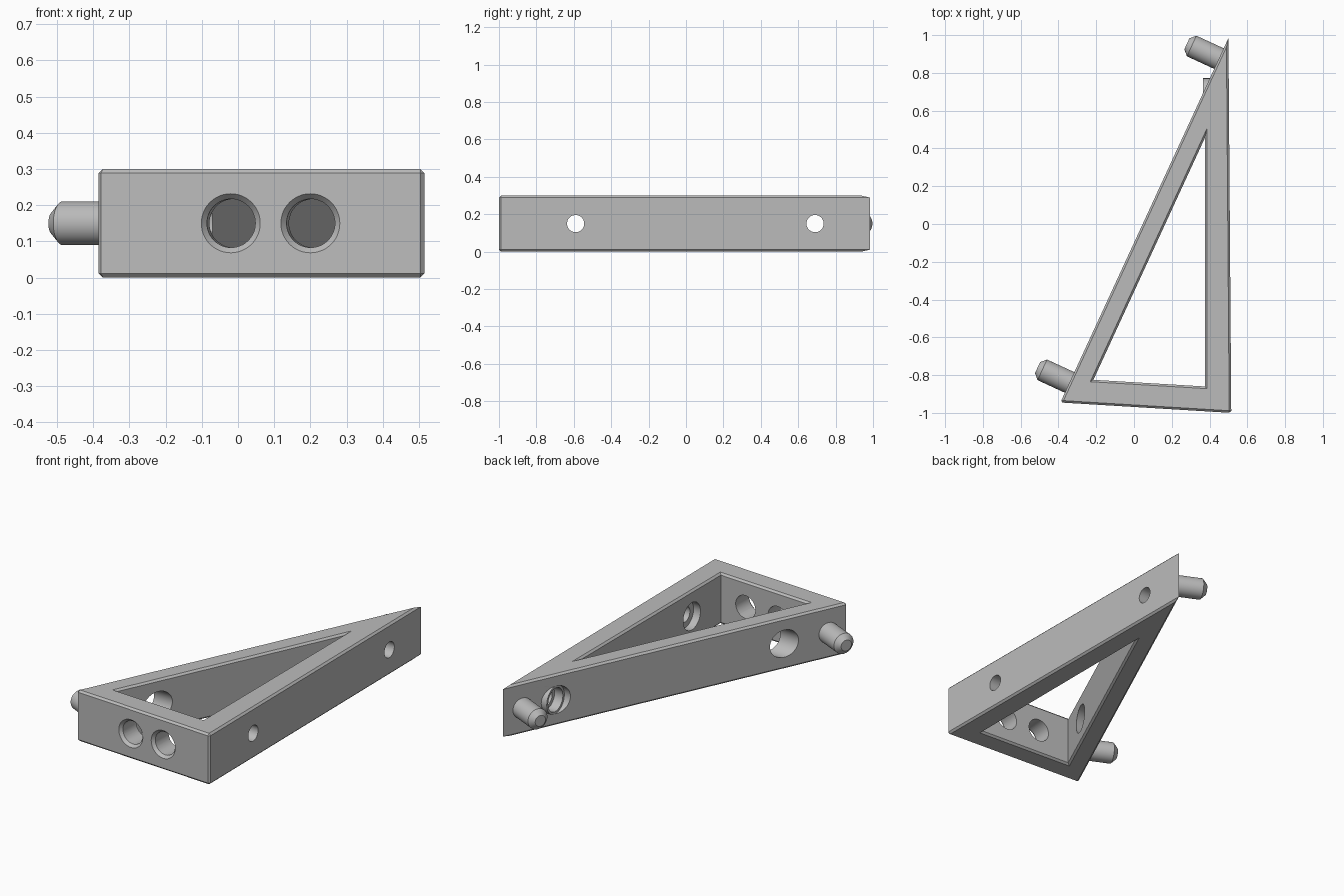
import bpy, bmesh, math
from mathutils import Vector

cube = bpy.data.objects.get("Cube")
if cube:
    bpy.data.objects.remove(cube, do_unlink=True)

grey = bpy.data.materials.new("grey")
grey.use_nodes = True
colour = (0.5, 0.5, 0.5, 1)
grey.diffuse_color = colour
grey.node_tree.nodes["Principled BSDF"].inputs["Base Color"].default_value = colour

HEIGHT, MID = 0.30, 0.15
A, B, C = Vector((-0.39, -0.945, 0)), Vector((0.515, -1.0, 0)), Vector((0.50, 0.985, 0))
INNER = [Vector((-0.215, -0.825, 0)), Vector((0.375, -0.86, 0)), Vector((0.375, 0.455, 0))]


def make_object(name, bm):
    bmesh.ops.recalc_face_normals(bm, faces=bm.faces)
    mesh = bpy.data.meshes.new(name)
    bm.to_mesh(mesh)
    bm.free()
    mesh.materials.append(grey)
    obj = bpy.data.objects.new(name, mesh)
    bpy.context.collection.objects.link(obj)
    return obj


def rod(name, start, end, r1, r2=None):
    """Capped round rod or cone between two points."""
    axis = end - start
    bm = bmesh.new()
    bmesh.ops.create_cone(bm, cap_ends=True, segments=48, radius1=r1,
                          radius2=r2 or r1, depth=axis.length)
    bmesh.ops.rotate(bm, verts=bm.verts, matrix=axis.to_track_quat('Z', 'Y').to_matrix())
    bmesh.ops.translate(bm, verts=bm.verts, vec=(start + end) / 2)
    return make_object(name, bm)


def combine(target, tool, operation):
    tool.hide_render = True
    mod = target.modifiers.new(operation, 'BOOLEAN')
    mod.operation, mod.solver, mod.object = operation, 'EXACT', tool
    bpy.context.view_layer.objects.active = target
    bpy.ops.object.modifier_apply(modifier=mod.name)
    bpy.data.objects.remove(tool, do_unlink=True)


def bore(start, end, r1, r2=None):
    combine(frame, rod("cutter", start, end, r1, r2), 'DIFFERENCE')


def smooth(obj):
    bpy.ops.object.select_all(action='DESELECT')
    obj.select_set(True)
    bpy.context.view_layer.objects.active = obj
    bpy.ops.object.shade_smooth_by_angle(angle=math.radians(25))


# Triangular frame with chamfered rims
bm = bmesh.new()
up = Vector((0, 0, HEIGHT))
loops = [[bm.verts.new(p + h) for p in pts]
         for pts, h in (((A, B, C), up * 0), (INNER, up * 0), (INNER, up), ((A, B, C), up))]
for k in range(4):
    lo, hi = loops[k], loops[(k + 1) % 4]
    for i in range(3):
        j = (i + 1) % 3
        bm.faces.new((lo[i], lo[j], hi[j], hi[i]))
rims = [e for e in bm.edges if any(e.verts[0] in l and e.verts[1] in l for l in loops)]
corners = [e for e in bm.edges for i in (0, 1)
           if loops[0][i] in e.verts and loops[3][i] in e.verts]
bmesh.ops.recalc_face_normals(bm, faces=bm.faces)
bmesh.ops.bevel(bm, geom=rims + corners, offset=0.011, segments=1, affect='EDGES')
frame = make_object("triangle_frame", bm)

# Pair of countersunk holes in the short front wall
along = (B - A).normalized()
inward = Vector((-along.y, along.x, 0))
for x in (-0.02, 0.20):
    face = A + along * ((x - A.x) / along.x) + Vector((0, 0, MID))
    bore(face - inward * 0.05, face + inward * 0.2, 0.067)
    bore(face - inward * 0.005, face + inward * 0.018, 0.086, 0.066)


def at(x, y):
    return Vector((x, y, MID))


# Lower screw hole: access through the slanted wall, counterbore, shank
low, high = -0.59, 0.69
bore(at(-0.42, low), at(0.1, low), 0.08)
bore(at(0.3, low), at(0.42, low), 0.08)
bore(at(0.3, low), at(0.6, low), 0.046)

# Upper screw hole: recess, raised sleeve, counterbore, shank
bore(at(0.15, high), at(0.366, high), 0.082)
combine(frame, rod("sleeve", at(0.366, high), at(0.44, high), 0.082), 'UNION')
bore(at(0.3, high), at(0.42, high), 0.068)
bore(at(0.3, high), at(0.6, high), 0.046)
smooth(frame)

# Chamfered locating pegs on the slanted wall
slope = (C - A).normalized()
out = Vector((-slope.y, slope.x, 0))
for name, s in (("front_peg", 0.117), ("back_peg", 2.005)):
    root = A + slope * s + Vector((0, 0, MID))
    peg = rod(name, root - out * 0.015, root + out * 0.187, 0.06)
    bm = bmesh.new()
    bm.from_mesh(peg.data)
    tip = [e for e in bm.edges
           if all((v.co - root).dot(out) > 0.18 for v in e.verts)]
    bmesh.ops.bevel(bm, geom=tip, offset=0.028, segments=1, affect='EDGES')
    bm.to_mesh(peg.data)
    bm.free()
    smooth(peg)
